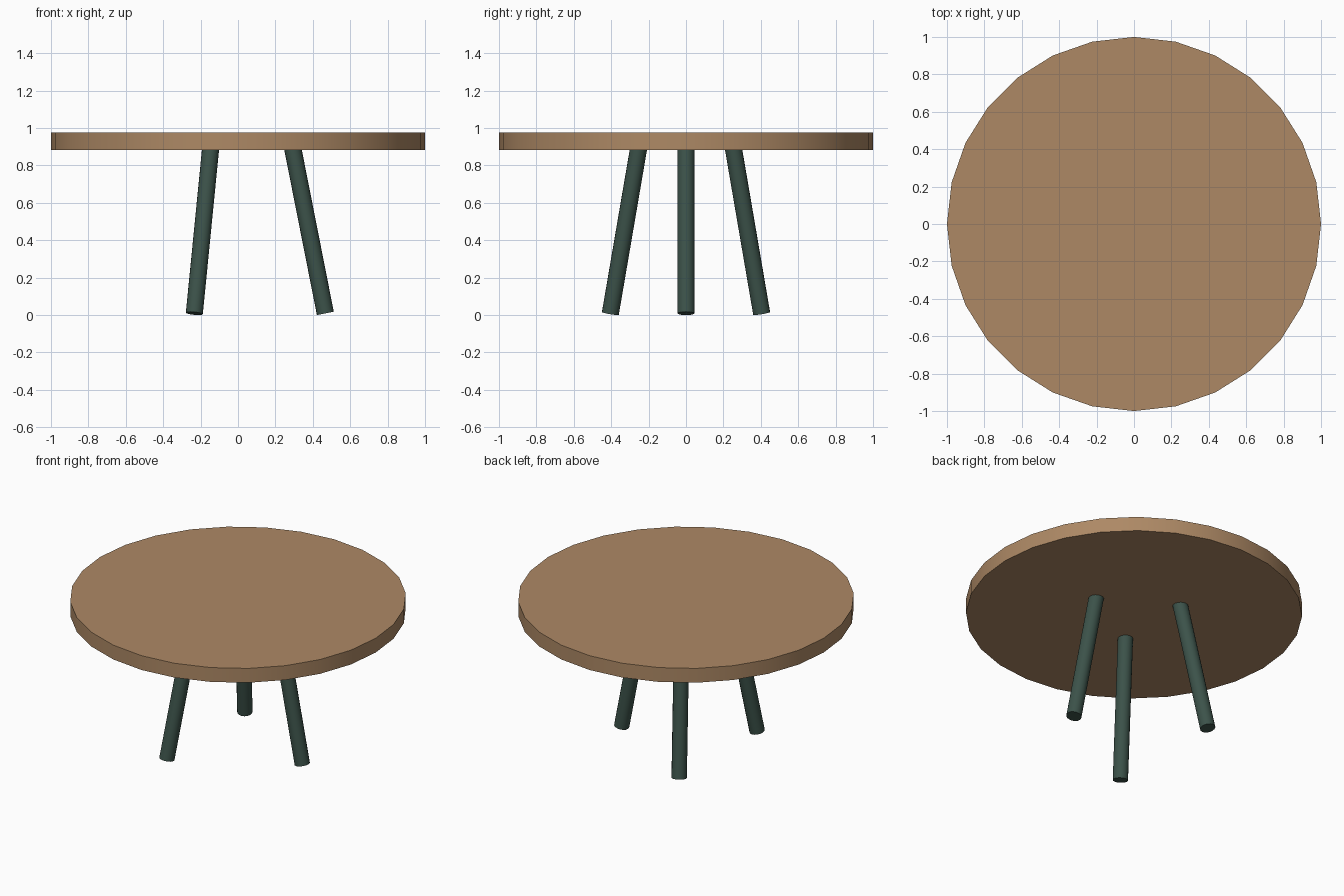
import bpy
from math import radians, cos, sin
from mathutils import Vector

if "Cube" in bpy.data.objects:
    bpy.data.objects.remove(bpy.data.objects["Cube"])


def material(name, color):
    m = bpy.data.materials.new(name)
    m.diffuse_color = color
    m.use_nodes = True
    m.node_tree.nodes["Principled BSDF"].inputs["Base Color"].default_value = m.diffuse_color
    return m


def cylinder(name, start, end, radius, sides, mat):
    """Capped cylinder between two points."""
    start, end = Vector(start), Vector(end)
    axis = end - start
    bpy.ops.mesh.primitive_cylinder_add(
        vertices=sides, radius=radius, depth=axis.length,
        location=(start + end) / 2,
        rotation=axis.to_track_quat('Z', 'Y').to_euler())
    obj = bpy.context.object
    obj.name = name
    obj.data.materials.append(mat)
    bpy.ops.object.shade_smooth_by_angle(angle=radians(30))
    return obj


wood = material("wood", (0.42, 0.25, 0.13, 1))
green = material("dark_green", (0.045, 0.085, 0.068, 1))

# Round top
cylinder("table_top", (0, 0, 0.882), (0, 0, 0.976), 1.0, 28, wood)

# Three splayed legs, tops sunk slightly into the table top
foot_r, foot_z = 0.467, 0.009
head_r, head_z = 0.289, 0.91
for name, deg in (("right_leg", 0), ("back_leg", 120), ("front_leg", 240)):
    c, s = cos(radians(deg)), sin(radians(deg))
    cylinder(name, (foot_r * c, foot_r * s, foot_z),
             (head_r * c, head_r * s, head_z), 0.046, 16, green)
